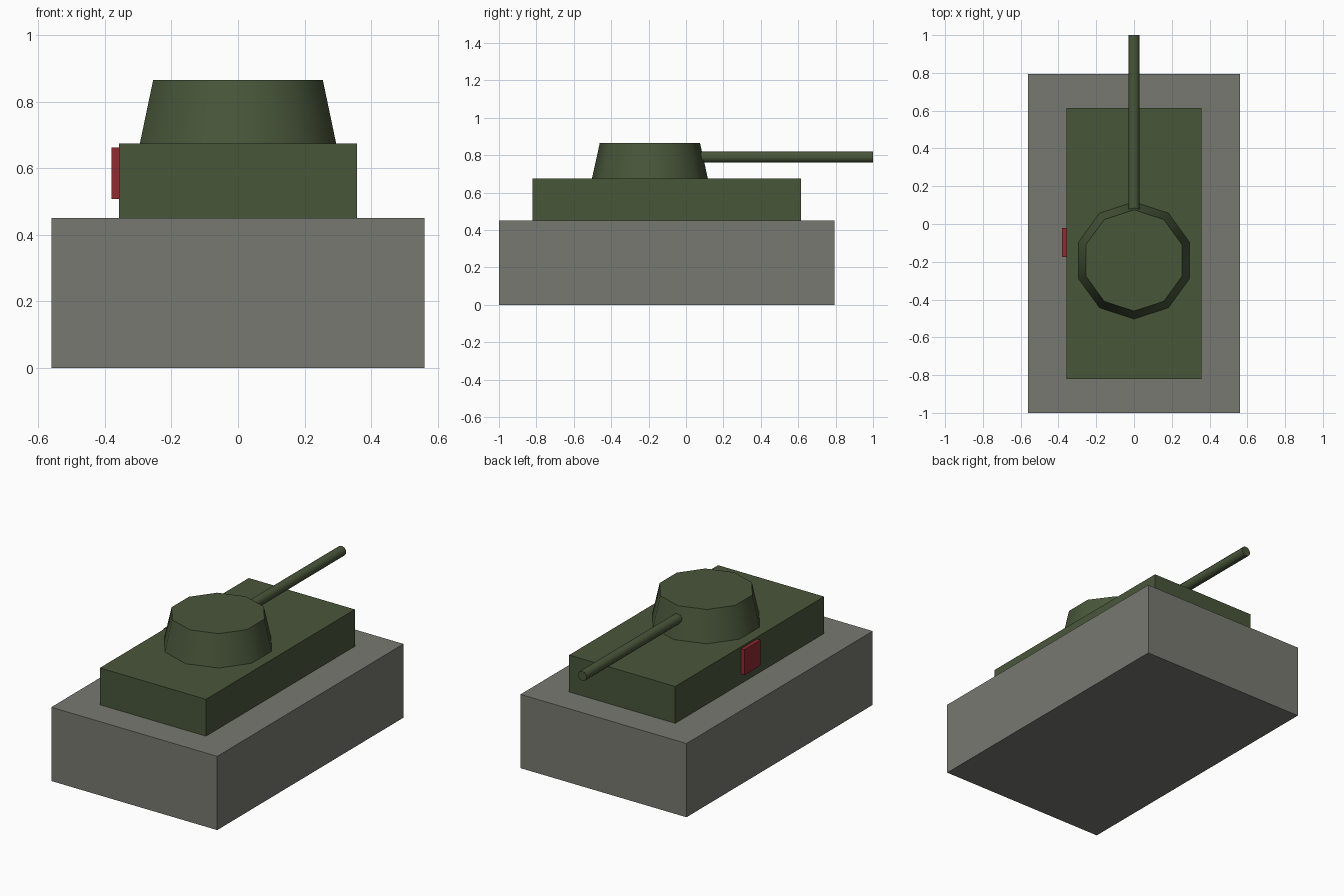
import bpy
import math

cube = bpy.data.objects.get("Cube")
if cube:
    bpy.data.objects.remove(cube, do_unlink=True)


def material(name, colour):
    m = bpy.data.materials.new(name)
    m.use_nodes = True
    m.diffuse_color = (*colour, 1)
    m.node_tree.nodes["Principled BSDF"].inputs["Base Color"].default_value = (*colour, 1)
    return m


stone = material("stone grey", (0.19, 0.19, 0.168))
green = material("army green", (0.066, 0.093, 0.042))
red = material("dark red", (0.28, 0.023, 0.032))


def finish(name, mat):
    ob = bpy.context.object
    ob.name = name
    ob.data.materials.append(mat)
    return ob


def box(name, mat, low, high):
    """Box spanning two opposite corners."""
    bpy.ops.mesh.primitive_cube_add(size=1, location=[(a + b) / 2 for a, b in zip(low, high)])
    bpy.context.object.scale = [b - a for a, b in zip(low, high)]
    bpy.ops.object.transform_apply(location=False, rotation=False, scale=True)
    return finish(name, mat)


# Plinth, hull and side plaque
box("plinth", stone, (-0.56, -1, 0), (0.56, 0.795, 0.45))
box("hull", green, (-0.358, -0.82, 0.45), (0.358, 0.615, 0.675))
box("side_plaque", red, (-0.38, -0.175, 0.507), (-0.358, -0.02, 0.663))

# Tapered ten-sided turret with a corner towards the barrel
bpy.ops.mesh.primitive_cone_add(vertices=10, radius1=0.31, radius2=0.268, depth=0.19,
                                location=(0, -0.193, 0.77))
finish("turret", green)
bpy.ops.object.shade_smooth_by_angle(angle=math.radians(40))

# Gun barrel, running back into the turret
start, end = 0.0, 1.0
bpy.ops.mesh.primitive_cylinder_add(vertices=10, radius=0.03, depth=end - start,
                                    location=(0, (start + end) / 2, 0.79),
                                    rotation=(math.radians(90), 0, 0))
finish("barrel", green)
bpy.ops.object.shade_smooth_by_angle(angle=math.radians(40))
